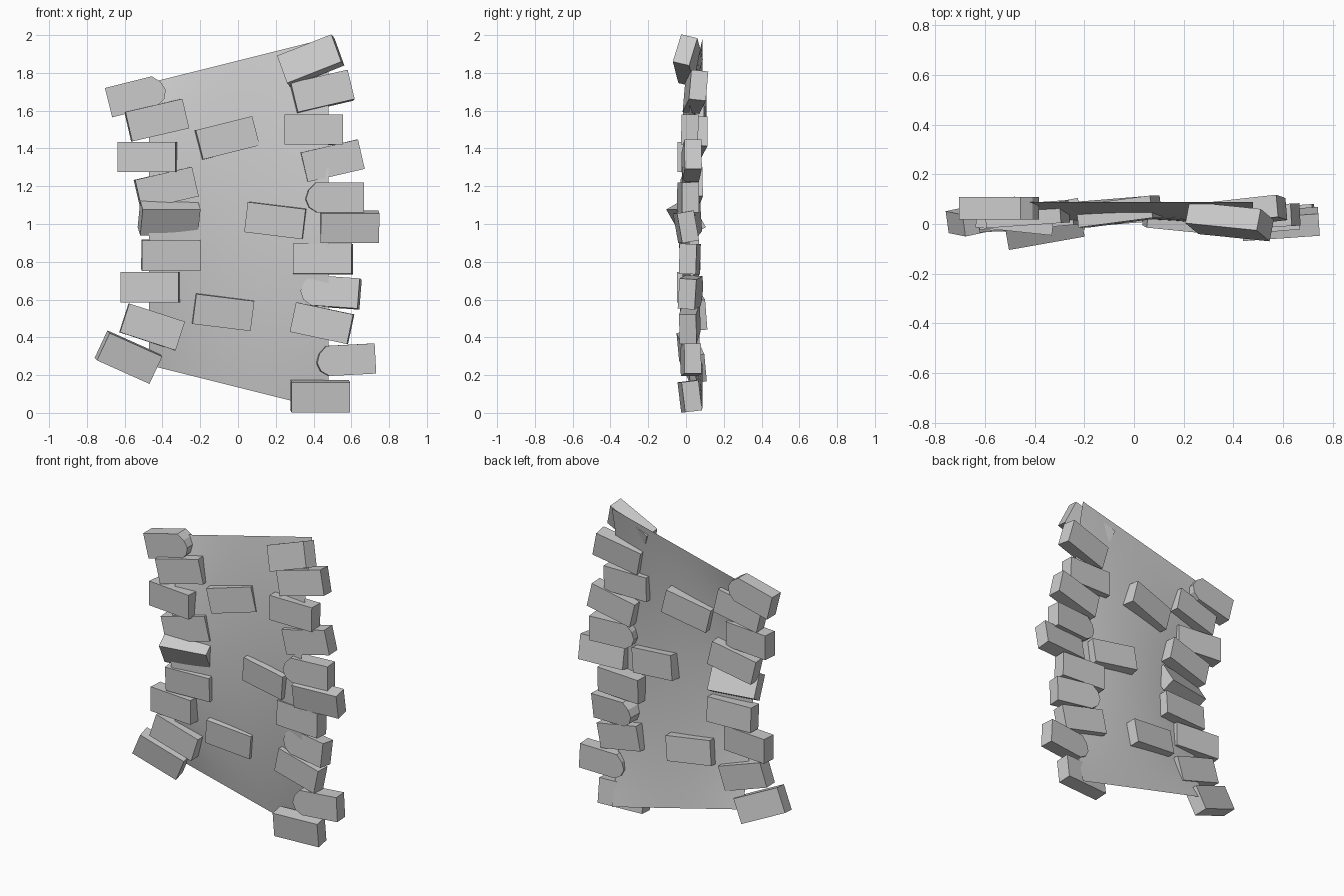
import bpy, bmesh
from math import radians
from mathutils import Matrix, Vector

if "Cube" in bpy.data.objects:
    bpy.data.objects.remove(bpy.data.objects["Cube"])


def make_object(name, bm):
    bmesh.ops.recalc_face_normals(bm, faces=bm.faces)
    me = bpy.data.meshes.new(name)
    bm.to_mesh(me)
    bm.free()
    ob = bpy.data.objects.new(name, me)
    bpy.context.collection.objects.link(ob)
    return ob


# Curved plaster sheet with slanted top and bottom edges
def plaster_panel(nx=12, nz=20):
    bm = bmesh.new()
    rows = []
    for j in range(nz + 1):
        t = 2 * j / nz - 1
        row = []
        for i in range(nx + 1):
            x = -0.47 + 0.95 * i / nx
            half = 0.865 + 0.25 * x
            y = 0.088 - (0.07 + 0.2 * x * x) * (1 - t * t)
            row.append(bm.verts.new((x, y, 1 + t * half)))
        rows.append(row)
    for a, b in zip(rows, rows[1:]):
        for i in range(nx):
            bm.faces.new((a[i], a[i + 1], b[i + 1], b[i]))
    for f in bm.faces:
        f.smooth = True
    return make_object("plaster_panel", bm)


# Brick: extruded outline; chip = -1 / 1 knocks the corners off one end
def brick(name, x, y, z, roll=0, pitch=0, yaw=0, chip=0, w=0.31, h=0.16, d=0.09):
    a, b = w / 2, h / 2
    if chip:
        pts = [(-a, -b), (a * 0.6, -b), (a * 0.88, -b * 0.65), (a, -b * 0.1),
               (a * 0.9, b * 0.5), (a * 0.65, b), (-a, b)]
        pts = [(px * chip, pz) for px, pz in pts]
    else:
        pts = [(-a, -b), (a, -b), (a, b), (-a, b)]
    bm = bmesh.new()
    face = bm.faces.new([bm.verts.new((px, -d / 2, pz)) for px, pz in pts])
    ext = bmesh.ops.extrude_face_region(bm, geom=[face], use_keep_orig=True)
    moved = [v for v in ext["geom"] if isinstance(v, bmesh.types.BMVert)]
    bmesh.ops.translate(bm, verts=moved, vec=(0, d, 0))
    rot = (Matrix.Rotation(radians(yaw), 4, 'Z') @ Matrix.Rotation(radians(pitch), 4, 'X')
           @ Matrix.Rotation(radians(-roll), 4, 'Y'))
    bm.transform(Matrix.Translation(Vector((x, y, z))) @ rot)
    return make_object(name, bm)


plaster_panel()

# Right edge bricks, top to bottom: x, y, z, roll, pitch, yaw, chip
right = [
    (.385, .01, 1.865, 22, -13, -11, 0),
    (.445, .05, 1.70, 13, -6, 5, 0),
    (.40, .02, 1.50, 0, -1, 0, 0),
    (.50, .03, 1.335, 13, 0, 3, 0),
    (.51, .01, 1.14, 0, 0, 5, -1),
    (.59, .0, .985, 0, 10, 4, 0),
    (.45, .02, .815, 0, -2, -4, 0),
    (.49, .025, .64, -4, -4, -7, -1),
    (.445, .02, .475, -12, 0, -4, 0),
    (.57, .025, .28, 3, 0, 4, -1),
    (.435, .02, .088, 0, 7, 4, 0),
]
# Left edge bricks, top to bottom
left = [
    (-.535, .063, 1.68, 14, 0, 0, 1),
    (-.43, .04, 1.55, 13, 0, 4, 0),
    (-.48, .015, 1.355, 0, 0, -6, 0),
    (-.38, .03, 1.19, 13, 0, 5, 0),
    (-.365, .0, 1.03, 0, 30, 10, 0),
    (-.355, .02, .835, 0, 4, 3, 0),
    (-.465, .01, .665, 0, 0, -5, 0),
    (-.455, .02, .455, -18, 0, 3, 0),
    (-.58, .03, .295, -24, 9, 8, 0),
]
# Bricks showing through the plaster
middle = [
    (-.06, .05, 1.455, 14, -2, 7, 0),
    (.20, .02, 1.02, -7, 3, -6, 0),
    (-.08, .05, .535, -7, 5, 4, 0),
]
for label, rows in (("right", right), ("left", left), ("middle", middle)):
    for i, r in enumerate(rows, 1):
        brick(f"{label}_brick_{i}", *r)
